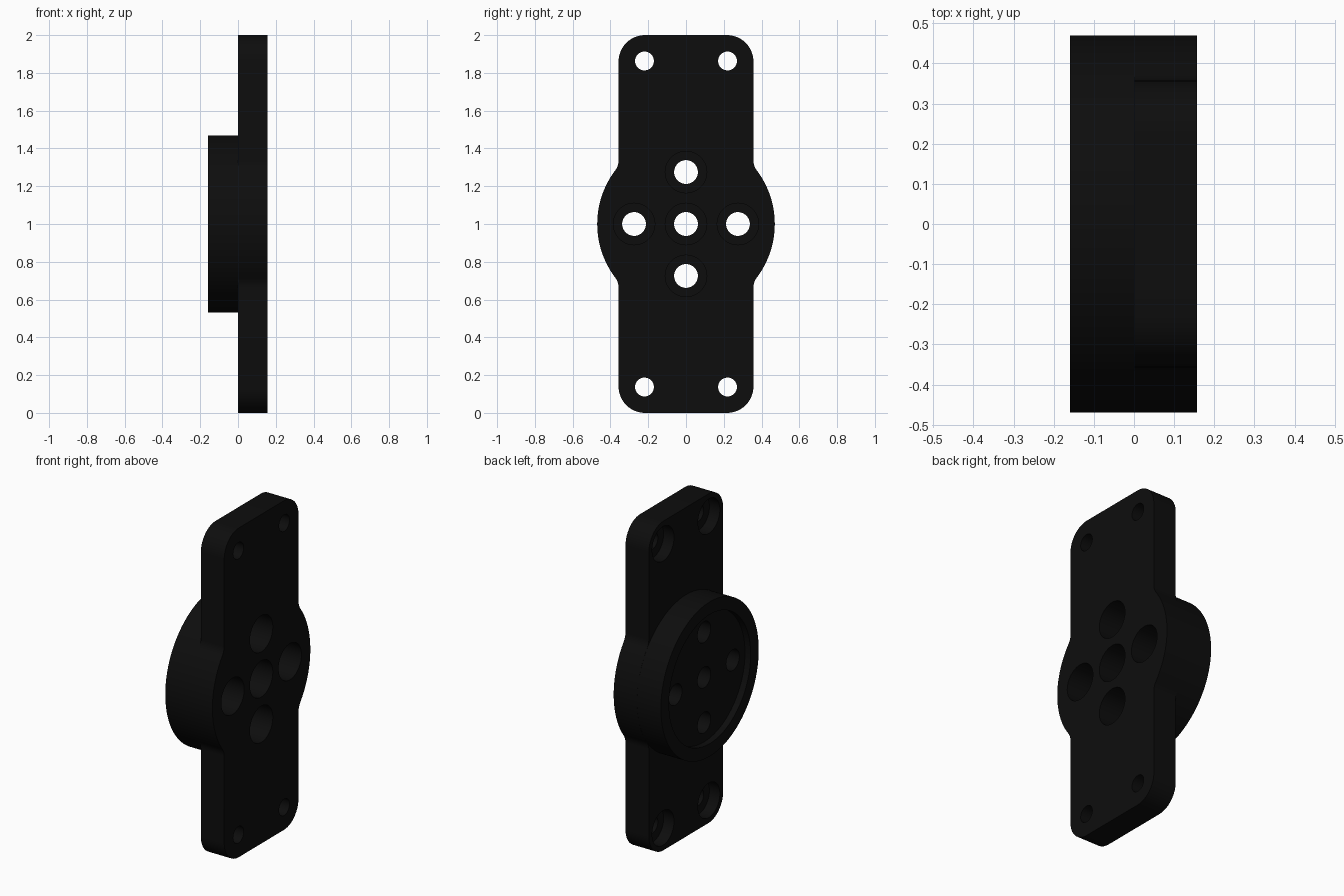
import bpy, bmesh
from math import sin, cos, pi, sqrt, atan2

if "Cube" in bpy.data.objects:
    bpy.data.objects.remove(bpy.data.objects["Cube"])

T = 0.157            # plate thickness / disc protrusion
W, H = 0.357, 1.0    # plate half width and half height
R, FIL, COR = 0.47, 0.085, 0.14


def arc(cy, cz, r, a0, a1, n):
    return [(cy + r * cos(a0 + (a1 - a0) * i / n), cz + r * sin(a0 + (a1 - a0) * i / n))
            for i in range(n + 1)]


def circle(r, y=0, z=1, n=48):
    return arc(y, z, r, 0, 2 * pi, n)[:-1]


def loft(bm, rings):
    """Stack matching (x, outline) rings along x and cap both ends."""
    loops = [[bm.verts.new((x, y, z)) for y, z in pts] for x, pts in rings]
    faces = [bm.faces.new(loops[0]), bm.faces.new(loops[-1])]
    n = len(loops[0])
    for a, b in zip(loops, loops[1:]):
        for i in range(n):
            j = (i + 1) % n
            faces.append(bm.faces.new((a[i], a[j], b[j], b[i])))


def make(name, *solids):
    bm = bmesh.new()
    for rings in solids:
        loft(bm, rings)
    bmesh.ops.recalc_face_normals(bm, faces=bm.faces)
    me = bpy.data.meshes.new(name)
    bm.to_mesh(me)
    bm.free()
    ob = bpy.data.objects.new(name, me)
    bpy.context.collection.objects.link(ob)
    return ob


def boolean(target, tool, op):
    m = target.modifiers.new(op, 'BOOLEAN')
    m.operation, m.object, m.solver = op, tool, 'EXACT'
    bpy.context.view_layer.objects.active = target
    bpy.ops.object.modifier_apply(modifier=m.name)
    bpy.data.objects.remove(tool)


# Plate outline: one quarter (disc bulge, concave fillet, rounded corner), mirrored
fz = sqrt((R + FIL) ** 2 - (W + FIL) ** 2)
t = atan2(fz, W + FIL)
quarter = (arc(0, 0, R, 0, t, 16)
           + arc(W + FIL, fz, FIL, pi + t, pi, 8)[1:]
           + arc(W - COR, H - COR, COR, 0, pi / 2, 14))
half = quarter + [(-y, z) for y, z in reversed(quarter)]
full = half + [(y, -z) for y, z in reversed(half[1:-1])]
outline = [(y, z + 1) for y, z in full]

mount = make("mounting_plate", [(0, outline), (T, outline)])

# Round boss on the back of the plate
boss = circle(R - 0.0005, n=128)
boolean(mount, make("boss", [(-0.16, boss), (0.05, boss)]), 'UNION')

# Shallow recess inside the boss rim
rim = circle(0.392, n=128)
boolean(mount, make("recess_cutter", [(-0.3, rim), (-0.122, rim)]), 'DIFFERENCE')


# Stepped holes: narrow through-hole plus wide counterbore
def stepped(y, z, r_thin, r_wide, x_thin, x_step, x_wide):
    thin, wide = circle(r_thin, y, z), circle(r_wide, y, z)
    return [(x_thin, thin), (x_step, thin), (x_step, wide), (x_wide, wide)]


corner = [stepped(sy * 0.22, 1 + sz * 0.863, 0.05, 0.105, 0.3, 0.07, -0.1)
          for sy in (-1, 1) for sz in (-1, 1)]
centre = [stepped(y, 1 + z, 0.063, 0.11, -0.3, 0.0, 0.3)
          for y, z in ((0, 0), (0.275, 0), (-0.275, 0), (0, 0.275), (0, -0.275))]
boolean(mount, make("hole_cutters", *corner, *centre), 'DIFFERENCE')

# Black finish, smooth curved walls with crisp edges
mat = bpy.data.materials.new("black_plastic")
mat.diffuse_color = (0.004, 0.004, 0.004, 1)
mat.use_nodes = True
mat.node_tree.nodes["Principled BSDF"].inputs["Base Color"].default_value = mat.diffuse_color
mount.data.materials.clear()
mount.data.materials.append(mat)
bpy.ops.object.select_all(action='DESELECT')
mount.select_set(True)
bpy.context.view_layer.objects.active = mount
bpy.ops.object.shade_smooth_by_angle(angle=pi / 6)
